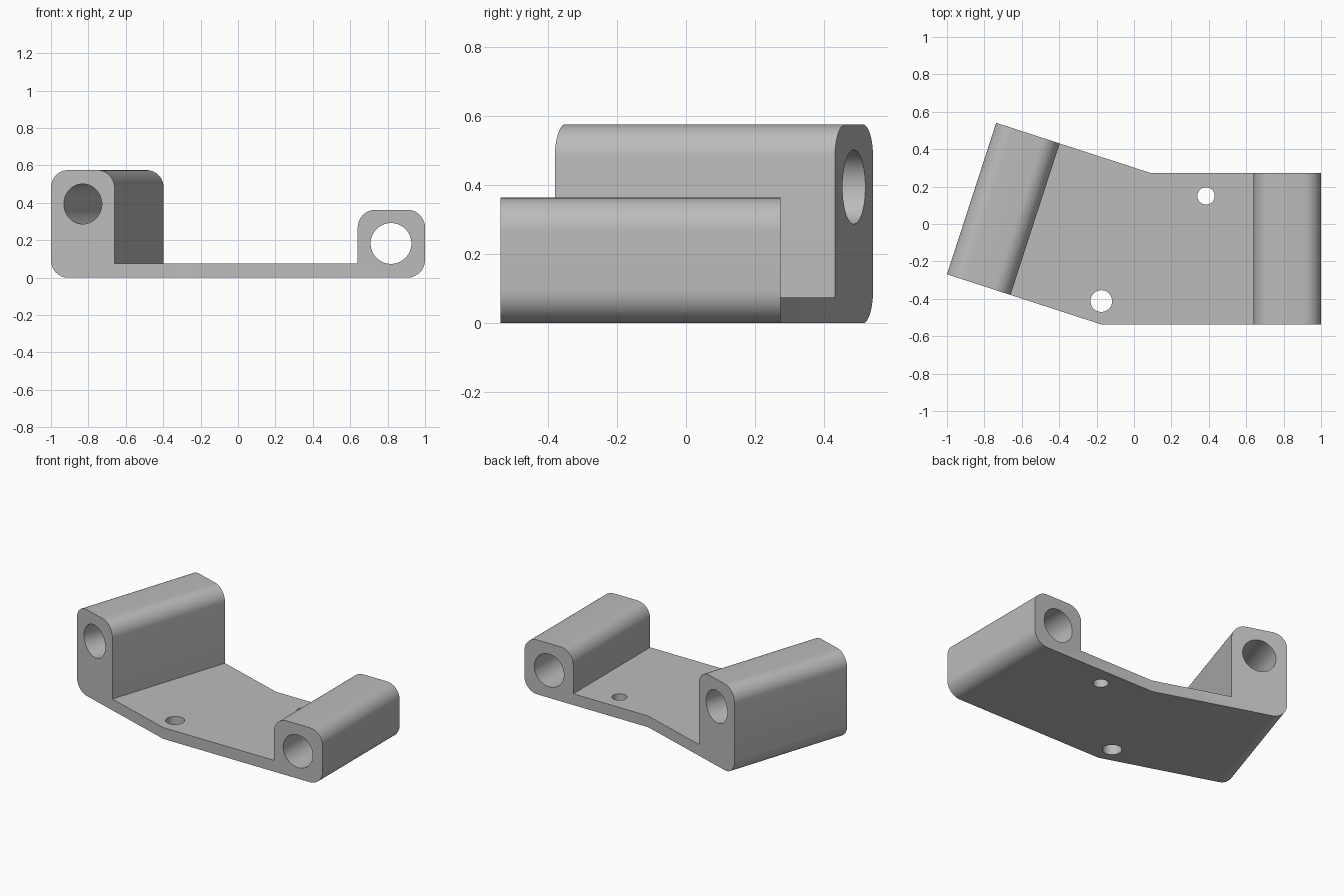
import bpy, bmesh, math
from mathutils import Vector, Matrix

cube = bpy.data.objects.get("Cube")
if cube:
    bpy.data.objects.remove(cube)

ANGLE = math.radians(18)
RADIUS, PLATE = 0.095, 0.075
Y_FRONT, DEPTH = -0.537, 0.81
BEND_X = -0.175
SLANT = DEPTH * math.tan(ANGLE)
out_left = Vector((-math.cos(ANGLE), math.sin(ANGLE), 0))   # from the bend outward
axis_left = Vector((math.sin(ANGLE), math.cos(ANGLE), 0))   # bore direction
bend = Vector((BEND_X, Y_FRONT, 0))

grey = bpy.data.materials.new("grey metal")
grey.use_nodes = True
colour = (0.5, 0.5, 0.5, 1)
grey.diffuse_color = colour
grey.node_tree.nodes["Principled BSDF"].inputs["Base Color"].default_value = colour


def arc(cx, cz, start, steps=12):
    """Quarter round, counter-clockwise from the start angle in degrees."""
    angles = [math.radians(start + 90 * i / steps) for i in range(steps + 1)]
    return [(cx + RADIUS * math.cos(a), cz + RADIUS * math.sin(a)) for a in angles]


def arm_profile(length, block, height):
    """Thin plate ending in a tall lug with three rounded corners."""
    inner, r = length - block, RADIUS
    return ([(0, 0)] + arc(length - r, r, -90) + arc(length - r, height - r, 0)
            + arc(inner + r, height - r, 90) + [(inner, PLATE), (0, PLATE)])


def add_prism(bm, profile, front, back):
    """Joins a front and back outline; the bend side (last edge) stays open."""
    a = [bm.verts.new(front(s, z)) for s, z in profile]
    b = [bm.verts.new(back(s, z)) for s, z in profile]
    bm.faces.new(a)
    bm.faces.new(b[::-1])
    for i in range(len(a) - 1):
        bm.faces.new((a[i], b[i], b[i + 1], a[i + 1]))


def add_drill(bm, centre, direction, radius, length):
    turn = Vector(direction).to_track_quat('Z', 'Y').to_matrix().to_4x4()
    bmesh.ops.create_cone(bm, cap_ends=True, segments=64, radius1=radius,
                          radius2=radius, depth=length,
                          matrix=Matrix.Translation(centre) @ turn)


def make_object(name, bm):
    mesh = bpy.data.meshes.new(name)
    bmesh.ops.recalc_face_normals(bm, faces=bm.faces)
    bm.to_mesh(mesh)
    bm.free()
    mesh.materials.append(grey)
    obj = bpy.data.objects.new(name, mesh)
    bpy.context.collection.objects.link(obj)
    return obj


# Bracket body: angled left arm and straight right arm sharing the bend
bm = bmesh.new()
length_left = (1 + BEND_X) / math.cos(ANGLE)
length_right = 1 - BEND_X


def left_front(s, z):
    return bend + out_left * s + Vector((0, 0, z))


def left_back(s, z):
    return left_front(s, z) + axis_left * (DEPTH / math.cos(ANGLE))


def right_front(s, z):
    return bend + Vector((s, 0, z))


def right_back(s, z):
    return right_front(max(s, SLANT), z) + Vector((0, DEPTH, 0))


add_prism(bm, arm_profile(length_left, 0.357, 0.575), left_front, left_back)
add_prism(bm, arm_profile(length_right, 0.36, 0.363), right_front, right_back)
bmesh.ops.remove_doubles(bm, verts=bm.verts, dist=0.0005)
bracket = make_object("bracket", bm)

# Drills: two lug bores and two screw holes
bm = bmesh.new()
add_drill(bm, left_front(length_left - 0.179, 0.394) + axis_left * 0.42, axis_left, 0.107, 2)
add_drill(bm, (0.818, 0, 0.183), (0, 1, 0), 0.109, 2)
add_drill(bm, (0.385, 0.15, 0), (0, 0, 1), 0.046, 0.5)
add_drill(bm, (-0.175, -0.412, 0), (0, 0, 1), 0.058, 0.5)
drills = make_object("drill_cutters", bm)
drills.hide_render = True

# Cut the holes, then shade
cut = bracket.modifiers.new("holes", 'BOOLEAN')
cut.operation = 'DIFFERENCE'
cut.solver = 'EXACT'
cut.object = drills
bpy.ops.object.select_all(action='DESELECT')
bpy.context.view_layer.objects.active = bracket
bracket.select_set(True)
bpy.ops.object.modifier_apply(modifier=cut.name)
bpy.data.objects.remove(drills)
bpy.ops.object.shade_smooth_by_angle(angle=math.radians(30))
